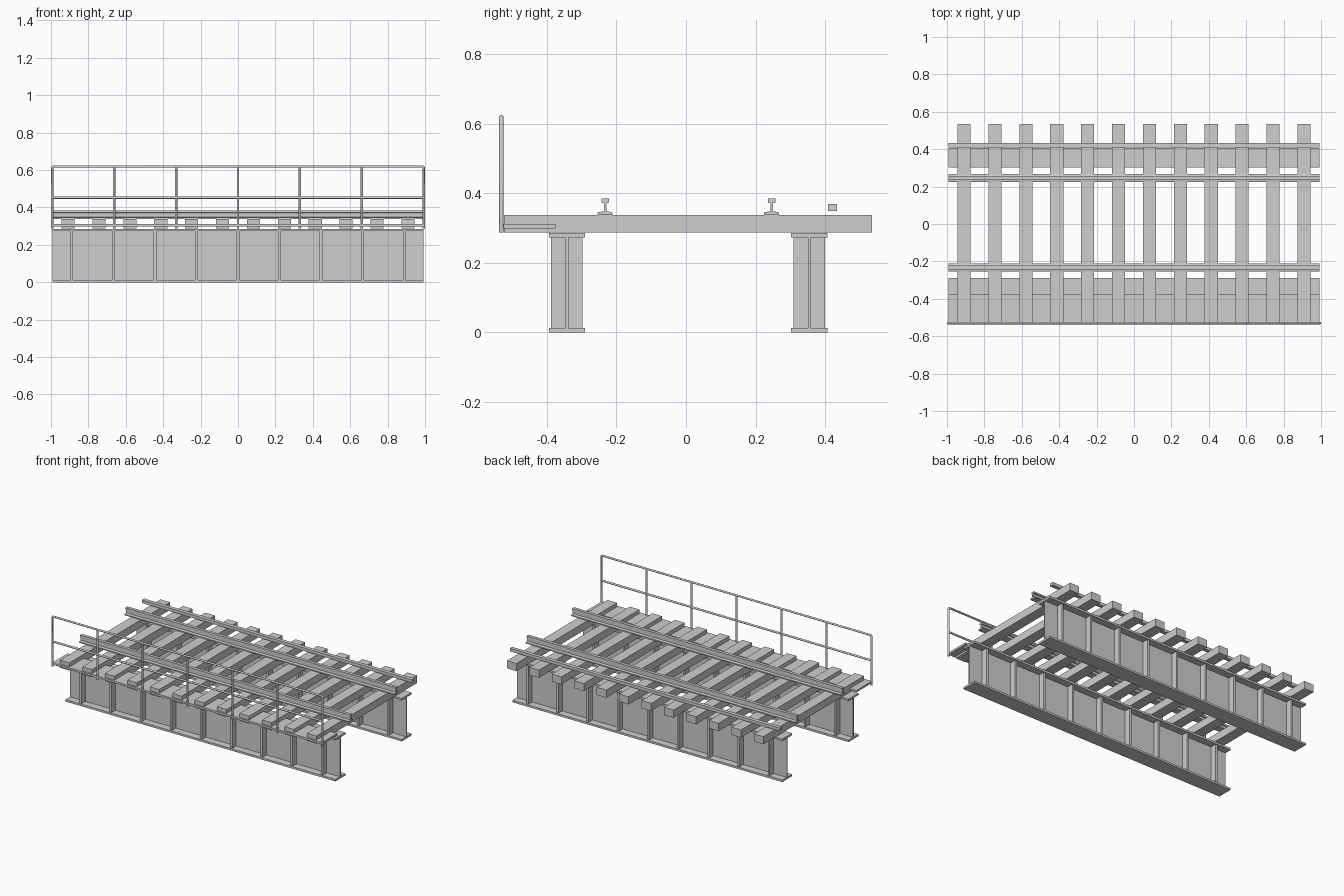
import bpy
import bmesh
from mathutils import Matrix, Vector

if "Cube" in bpy.data.objects:
    bpy.data.objects.remove(bpy.data.objects["Cube"], do_unlink=True)

# Single painted-steel grey
GREY = (0.62, 0.62, 0.62, 1)
grey = bpy.data.materials.new("light grey")
grey.use_nodes = True
grey.diffuse_color = GREY
grey.node_tree.nodes["Principled BSDF"].inputs["Base Color"].default_value = GREY

HALF = 0.993          # half length of the span
TIE_BOTTOM, TIE_TOP = 0.287, 0.338
RAILING_Y = -0.530
PIPE = 0.0065


def add_box(bm, x, y, z):
    """Add a box from (min, max) pairs."""
    lo, hi = Vector((x[0], y[0], z[0])), Vector((x[1], y[1], z[1]))
    matrix = Matrix.Translation((lo + hi) / 2) @ Matrix.Diagonal((*(hi - lo), 1))
    bmesh.ops.create_cube(bm, size=1, matrix=matrix)


def around(centre, width):
    return (centre - width / 2, centre + width / 2)


def finish(name, bm):
    mesh = bpy.data.meshes.new(name)
    bm.to_mesh(mesh)
    bm.free()
    mesh.materials.append(grey)
    obj = bpy.data.objects.new(name, mesh)
    bpy.context.collection.objects.link(obj)
    return obj


def extruded_profile(name, half_outline, y):
    """Mirror a half outline of (y, z) points and sweep it along the span."""
    outline = half_outline + [(-a, b) for a, b in reversed(half_outline)]
    bm = bmesh.new()
    face = bm.faces.new([bm.verts.new((-HALF, y + a, b)) for a, b in outline])
    swept = bmesh.ops.extrude_face_region(bm, geom=[face], use_keep_orig=True)
    moved = [v for v in swept["geom"] if isinstance(v, bmesh.types.BMVert)]
    bmesh.ops.translate(bm, verts=moved, vec=(2 * HALF, 0, 0))
    bmesh.ops.recalc_face_normals(bm, faces=bm.faces)
    return finish(name, bm)


def pipe(name, points):
    curve = bpy.data.curves.new(name, "CURVE")
    curve.dimensions = "3D"
    curve.bevel_depth = PIPE
    curve.bevel_resolution = 2
    curve.use_fill_caps = True
    spline = curve.splines.new("POLY")
    spline.points.add(len(points) - 1)
    for p, (x, z) in zip(spline.points, points):
        p.co = (x, RAILING_Y, z, 1)
    curve.materials.append(grey)
    obj = bpy.data.objects.new(name, curve)
    bpy.context.collection.objects.link(obj)


# Plate girders with web stiffeners on both sides
I_BEAM = [(0.052, 0), (0.052, 0.013), (0.004, 0.013),
          (0.004, 0.273), (0.052, 0.273), (0.052, 0.286)]
for side, y in (("front", -0.342), ("back", 0.354)):
    extruded_profile(side + "_girder", I_BEAM, y)
    bm = bmesh.new()
    for i in range(9):
        add_box(bm, around((i - 4) * 0.222, 0.014), around(y, 0.09), (0.013, 0.273))
    finish(side + "_girder_stiffeners", bm)

# Cross ties
bm = bmesh.new()
for i in range(12):
    add_box(bm, around((i - 5.5) * 0.1652, 0.070), (-0.523, 0.534), (TIE_BOTTOM, TIE_TOP))
finish("cross_ties", bm)

# Running rails
RAIL = [(0.0215, 0.338), (0.0215, 0.345), (0.004, 0.348),
        (0.004, 0.371), (0.0105, 0.373), (0.0105, 0.384)]
for side, y in (("front", -0.232), ("back", 0.246)):
    extruded_profile(side + "_rail", RAIL, y)

# Guard bar above the back girder and walkway plate beside the railing
bm = bmesh.new()
add_box(bm, (-HALF, HALF), (0.408, 0.433), (0.349, 0.369))
finish("guard_bar", bm)
bm = bmesh.new()
add_box(bm, (-HALF, HALF), (-0.535, -0.374), (0.299, 0.312))
finish("walkway_plate", bm)

# Railing: bent outer frame, middle rail and inner posts
END, TOP = 1 - PIPE, 0.625 - PIPE
BEND = 0.006
pipe("railing_frame", [(-END, TIE_BOTTOM), (-END, TOP - BEND), (BEND - END, TOP),
                       (END - BEND, TOP), (END, TOP - BEND), (END, TIE_BOTTOM)])
pipe("railing_middle_rail", [(-END, 0.452), (END, 0.452)])
for i in range(1, 6):
    x = (i - 3) * END / 3
    pipe("railing_post_%d" % i, [(x, TIE_BOTTOM), (x, TOP)])
